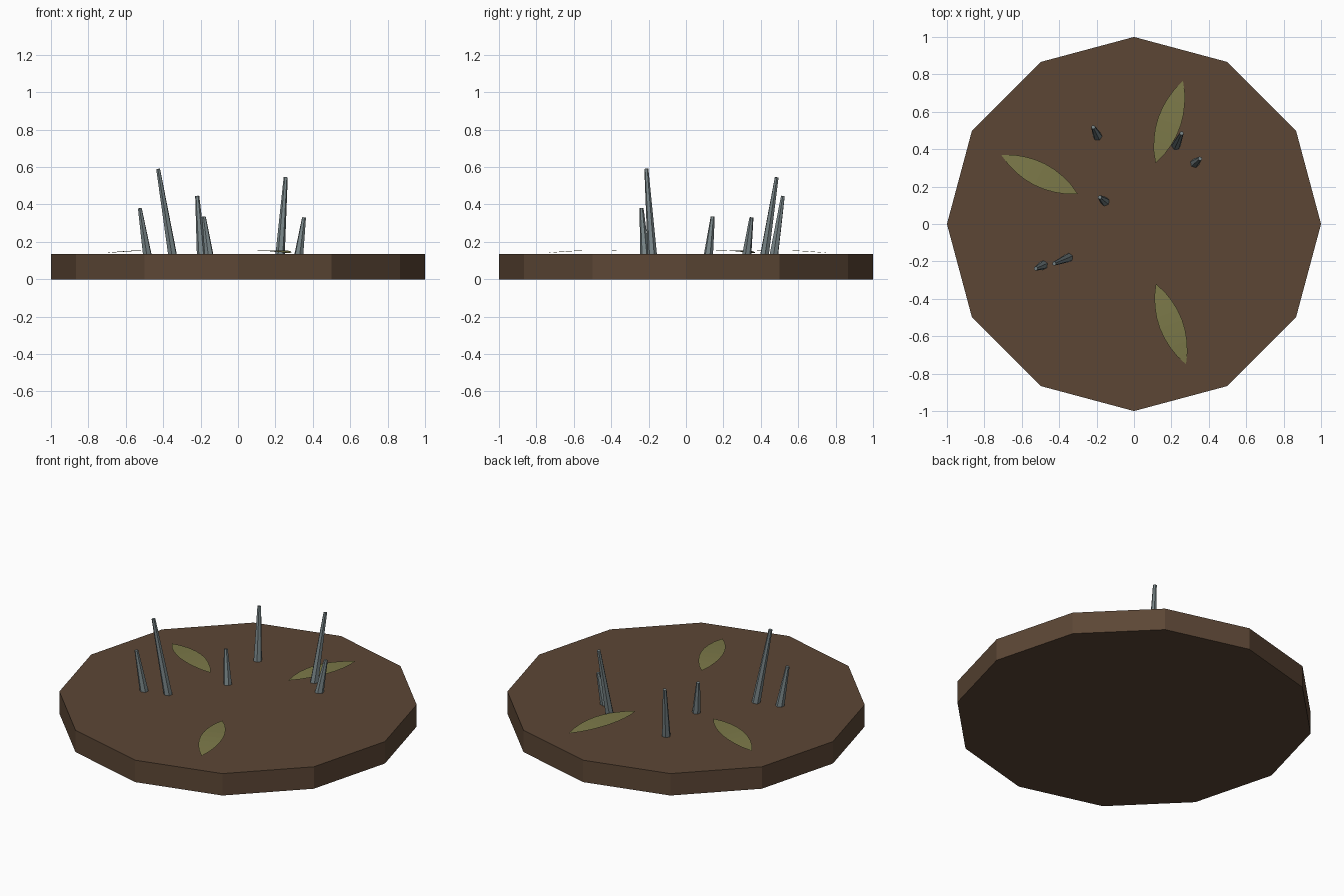
import bpy
import bmesh
import math
from mathutils import Vector

cube = bpy.data.objects.get("Cube")
if cube:
    bpy.data.objects.remove(cube, do_unlink=True)

GROUND = 0.135


def material(name, rgb):
    mat = bpy.data.materials.new(name)
    mat.use_nodes = True
    color = (*rgb, 1)
    mat.diffuse_color = color
    bsdf = mat.node_tree.nodes["Principled BSDF"]
    bsdf.inputs["Base Color"].default_value = color
    bsdf.inputs["Roughness"].default_value = 0.9
    return mat


soil = material("soil_brown", (0.107, 0.062, 0.036))
leaf_green = material("dry_leaf_green", (0.2, 0.19, 0.066))
steel = material("spike_grey", (0.19, 0.235, 0.245))


def finish(bm, name, mat):
    mesh = bpy.data.meshes.new(name)
    bm.to_mesh(mesh)
    bm.free()
    mesh.materials.append(mat)
    obj = bpy.data.objects.new(name, mesh)
    bpy.context.collection.objects.link(obj)
    return obj


# Twelve-sided slab of soil
bpy.ops.mesh.primitive_cylinder_add(vertices=12, radius=1, depth=GROUND,
                                    location=(0, 0, GROUND / 2))
base = bpy.context.object
base.name = "soil_disc"
base.data.materials.append(soil)


# Tapered leaning spike, from ground point to tip
def spike(name, foot, tip):
    start = Vector((*foot, GROUND - 0.005))
    end = Vector(tip)
    axis = end - start
    bm = bmesh.new()
    bmesh.ops.create_cone(bm, cap_ends=True, segments=6, radius1=0.025,
                          radius2=0.011, depth=axis.length)
    obj = finish(bm, name, steel)
    obj.location = (start + end) / 2
    obj.rotation_mode = 'QUATERNION'
    obj.rotation_quaternion = axis.to_track_quat('Z', 'Y')


spikes = [
    ((-0.485, -0.22), (-0.525, -0.238, 0.38)),
    ((-0.35, -0.18), (-0.427, -0.212, 0.59)),
    ((-0.195, 0.47), (-0.218, 0.518, 0.445)),
    ((-0.155, 0.12), (-0.183, 0.143, 0.335)),
    ((0.225, 0.42), (0.255, 0.485, 0.545)),
    ((0.325, 0.325), (0.353, 0.35, 0.33)),
]
for i, (foot, tip) in enumerate(spikes, 1):
    spike(f"spike_{i}", foot, tip)


# Thin pointed leaf, slightly arched, drooping at its outer tip
def leaf(name, inner, outer, steps=8):
    a, b = Vector(inner), Vector(outer)
    side = Vector((a.y - b.y, b.x - a.x)).normalized()
    bm = bmesh.new()
    rows = []
    for i in range(steps + 1):
        t = i / steps
        half = 0.064 * max(0, math.sin(math.pi * t)) ** 0.8
        z = 0.15 - 0.01 * t + 0.009 * math.sin(math.pi * t)
        mid = a.lerp(b, t)
        offsets = (0,) if i in (0, steps) else (half, -half)
        rows.append([bm.verts.new((*(mid + side * s), z)) for s in offsets])
    for r, s in zip(rows, rows[1:]):
        bm.faces.new(r + s[::-1])
    bmesh.ops.recalc_face_normals(bm, faces=bm.faces)
    if bm.faces[:][0].normal.z < 0:
        bmesh.ops.reverse_faces(bm, faces=bm.faces[:])
    finish(bm, name, leaf_green)


leaf("leaf_back", (0.115, 0.325), (0.262, 0.765))
leaf("leaf_right", (-0.30, 0.16), (-0.71, 0.37))
leaf("leaf_front", (0.117, -0.32), (0.278, -0.75))
